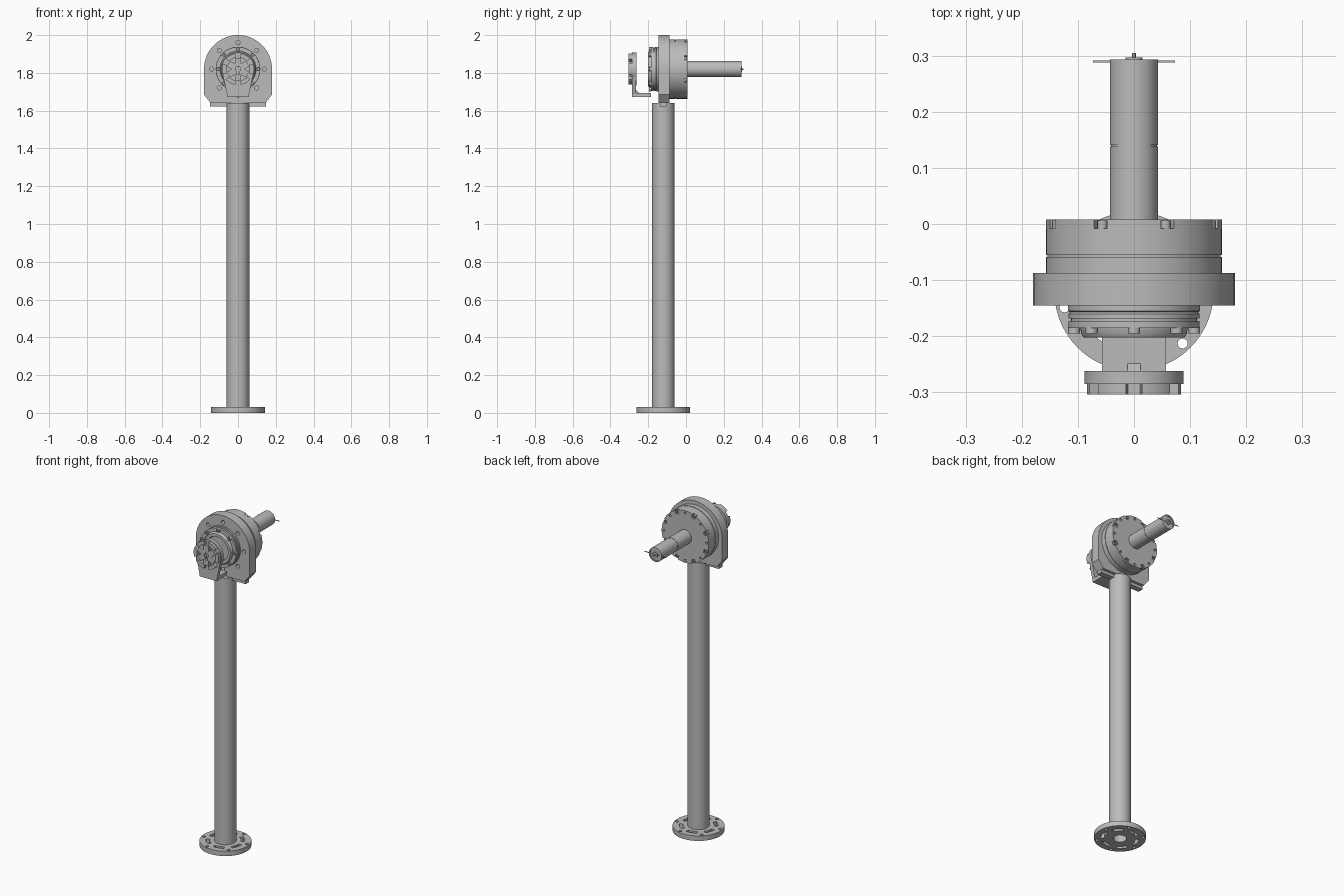
import bpy, bmesh
from math import sin, cos, pi, radians
from mathutils import Matrix, Vector

cube = bpy.data.objects.get("Cube")
if cube:
    bpy.data.objects.remove(cube, do_unlink=True)

grey = bpy.data.materials.new("machined_grey")
grey.use_nodes = True
COLOUR = (0.5, 0.5, 0.5, 1)
grey.diffuse_color = COLOUR
grey.node_tree.nodes["Principled BSDF"].inputs["Base Color"].default_value = COLOUR

AXIS_Z = 1.82                       # height of the drive axis
POST_Y = -0.12                      # post centre
BACK = Matrix.Translation((0, 0, AXIS_Z)) @ Matrix.Rotation(-pi / 2, 4, 'X')
POST = Matrix.Translation((0, POST_Y, 0))
parts = []


def finish(name, bm, matrix):
    bmesh.ops.remove_doubles(bm, verts=bm.verts, dist=1e-5)
    bmesh.ops.recalc_face_normals(bm, faces=bm.faces)
    bm.transform(matrix)
    mesh = bpy.data.meshes.new(name)
    bm.to_mesh(mesh)
    bm.free()
    mesh.materials.append(grey)
    obj = bpy.data.objects.new(name, mesh)
    bpy.context.collection.objects.link(obj)
    parts.append(obj)
    return obj


def lathe(name, profile, matrix, steps=64):
    """Spin (radius, height) points around local z."""
    bm = bmesh.new()
    verts = [bm.verts.new((r, 0, h)) for r, h in profile]
    edges = [bm.edges.new(pair) for pair in zip(verts, verts[1:])]
    bmesh.ops.spin(bm, geom=verts + edges, cent=(0, 0, 0), axis=(0, 0, 1),
                   angle=2 * pi, steps=steps, use_merge=True)
    return finish(name, bm, matrix)


def plate(name, outlines, low, high, matrix):
    """Extrude an outline with holes from low to high along local z."""
    curve = bpy.data.curves.new(name, 'CURVE')
    curve.dimensions = '2D'
    curve.fill_mode = 'BOTH'
    curve.extrude = (high - low) / 2
    for points in outlines:
        spline = curve.splines.new('POLY')
        spline.points.add(len(points) - 1)
        for p, (x, y) in zip(spline.points, points):
            p.co = (x, y, 0, 1)
        spline.use_cyclic_u = True
    temp = bpy.data.objects.new("temp", curve)
    bpy.context.collection.objects.link(temp)
    graph = bpy.context.evaluated_depsgraph_get()
    mesh = bpy.data.meshes.new_from_object(temp.evaluated_get(graph))
    bm = bmesh.new()
    bm.from_mesh(mesh)
    bpy.data.objects.remove(temp, do_unlink=True)
    bpy.data.meshes.remove(mesh)
    return finish(name, bm, matrix @ Matrix.Translation((0, 0, (low + high) / 2)))


def box(name, low, high):
    bm = bmesh.new()
    low, high = Vector(low), Vector(high)
    bmesh.ops.create_cube(bm, size=1)
    return finish(name, bm, Matrix.Translation((low + high) / 2)
                  @ Matrix.Diagonal((*(high - low), 1)))


def polar(r, deg):
    return r * cos(radians(deg)), r * sin(radians(deg))


def circle(r, x=0, y=0, n=20):
    return [(x + r * cos(2 * pi * i / n), y + r * sin(2 * pi * i / n)) for i in range(n)]


def arc(r, start, end, n=10):
    return [polar(r, start + (end - start) * i / n) for i in range(n + 1)]


def notched_disc(r, depth, half, angles):
    """Circle with a radial notch cut into the rim at each angle."""
    points = []
    step = 360 / len(angles)
    for a in angles:
        points += [polar(r - depth, a - half), polar(r - depth, a + half)]
        points += arc(r, a + half, a + step - half)
    return points


def bolts(name, count, ring, r, low, high, start=0, socket=True):
    """Ring of cap screws facing along the drive axis."""
    for i in range(count):
        x, y = polar(ring, start + 360 * i / count)
        holes = [circle(r, x, y, 16)]
        if socket:
            holes.append(circle(r * 0.5, x, y, 6))
        plate(f"{name}_{i + 1}", holes, low, high, BACK)


# Base flange with bolt holes and curved slots
flange = [circle(0.142, n=72), circle(0.037, n=32)]
for i in range(6):
    a = 13 + 60 * i
    flange.append(circle(0.009, *polar(0.127, a), n=16))
    flange.append(arc(0.106, a + 12, a + 48) + arc(0.086, a + 48, a + 12))
plate("base_flange", flange, 0, 0.03, POST)

# Hollow post
lathe("post", [(0.037, 0), (0.037, 1.62), (0, 1.62), (0, 1.64), (0.06, 1.64),
               (0.06, 0.03), (0.037, 0.03)], POST)

# Arched mounting plate (local y points down along the drive axis frame)
arch = arc(0.18, 0, -180, 40) + [(-0.18, 0.135), (-0.145, 0.18), (0.145, 0.18), (0.18, 0.135)]
holes = [circle(0.011, *polar(0.14, 45 * i), n=16) for i in range(8)]
plate("mounting_plate", [arch, circle(0.08, n=48)] + holes, -0.145, -0.087, BACK)
for side in (-1, 1):
    box("plate_foot", (side * 0.1 - 0.047, -0.137, 1.622), (side * 0.1 + 0.047, -0.103, 1.642))

# Rear drum with a seam groove, and its notched cover
lathe("rear_drum", [(0, -0.087), (0.157, -0.087), (0.157, -0.059), (0.154, -0.059),
                    (0.154, -0.055), (0.157, -0.055), (0.157, -0.008), (0, -0.008)], BACK, 96)
notches = [22.5 + 45 * i for i in range(8)]
cover_holes = [circle(0.007, *polar(0.143, 45 * i), n=12) for i in range(8)]
plate("drum_cover", [notched_disc(0.157, 0.022, 4.5, notches)] + cover_holes,
      -0.008, 0.008, BACK)
bolts("cover_bolt", 8, 0.147, 0.009, -0.008, 0.006, 22.5)

# Rear shaft in two lengths, with end fittings
lathe("rear_shaft", [(0, 0.008), (0.043, 0.008), (0.043, 0.138), (0.041, 0.138),
                     (0.041, 0.141), (0.043, 0.141), (0.043, 0.293), (0.036, 0.293),
                     (0.036, 0.288), (0, 0.288)], BACK, 48)
lathe("shaft_end_washer", [(0, 0.288), (0.015, 0.288), (0.015, 0.297), (0, 0.297)], BACK, 24)
lathe("shaft_end_pin", [(0, 0.29), (0.004, 0.29), (0.004, 0.305), (0, 0.305)], BACK, 12)
box("cross_wire", (-0.073, 0.288, AXIS_Z - 0.002), (0.073, 0.291, AXIS_Z + 0.002))

# Stepped front bearing housing
lathe("front_bearing", [(0, -0.19), (0.07, -0.19), (0.074, -0.202), (0.09, -0.202),
                        (0.094, -0.196), (0.096, -0.185), (0.117, -0.185), (0.117, -0.173),
                        (0.112, -0.173), (0.112, -0.168), (0.117, -0.168), (0.117, -0.16),
                        (0.113, -0.157), (0.118, -0.155), (0.118, -0.145), (0, -0.145)], BACK, 72)
bolts("bearing_bolt", 8, 0.107, 0.011, -0.195, -0.184)

# Bent bracket from the bearing to the tool head
box("bracket_arm", (-0.057, -0.284, 1.672), (0.057, -0.186, 1.694))
neck = [(-0.05, 0.148), (0.05, 0.148), (0.06, 0.125), (0.082, 0.02), (-0.082, 0.02), (-0.06, 0.125)]
plate("bracket_neck", [neck], -0.285, -0.264, BACK)
bm = bmesh.new()                     # bracket corner gusset
ends = [[bm.verts.new((x, y, z)) for y, z in ((-0.265, 1.69), (-0.245, 1.69), (-0.265, 1.71))]
        for x in (-0.012, 0.012)]
for face in ends:
    bm.faces.new(face)
for i in range(3):
    j = (i + 1) % 3
    bm.faces.new((ends[0][i], ends[0][j], ends[1][j], ends[1][i]))
finish("bracket_gusset", bm, Matrix())

# Tool head: backing disc and a star face with triangular pockets and a key slot
lathe("head_disc", [(0, -0.285), (0.088, -0.285), (0.088, -0.262), (0, -0.262)], BACK, 64)
pockets = [[polar(0.034, a), polar(0.064, a - 15), polar(0.064, a + 15)]
           for a in range(0, 360, 60)]
key_slot = arc(0.014, 130, 410, 16) + [(0.009, 0.028), (-0.009, 0.028)]
plate("head_star", [notched_disc(0.084, 0.024, 10, range(30, 390, 60)), key_slot] + pockets,
      -0.304, -0.284, BACK)

# Smooth the round sides and keep the machined edges crisp
bpy.ops.object.select_all(action='DESELECT')
for obj in parts:
    obj.select_set(True)
bpy.context.view_layer.objects.active = parts[0]
bpy.ops.object.shade_smooth_by_angle(angle=radians(30))
